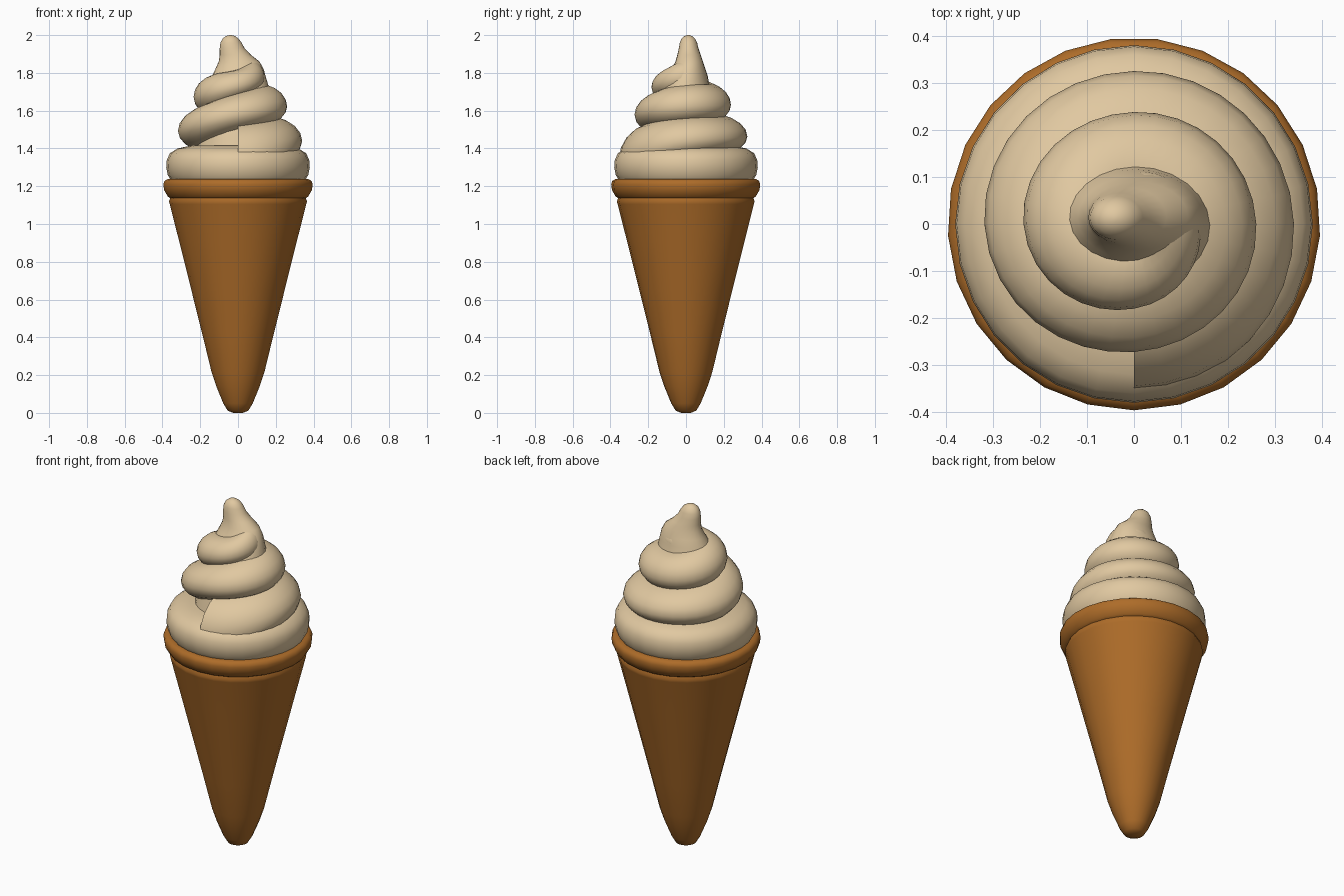
import bpy, bmesh, math
from math import sin, cos, pi, radians

if "Cube" in bpy.data.objects:
    bpy.data.objects.remove(bpy.data.objects["Cube"])


def material(name, rgb):
    m = bpy.data.materials.new(name)
    m.diffuse_color = (*rgb, 1)
    m.use_nodes = True
    m.node_tree.nodes["Principled BSDF"].inputs["Base Color"].default_value = m.diffuse_color
    return m


WAFER = material("wafer brown", (0.42, 0.15, 0.022))
CREAM = material("vanilla cream", (0.75, 0.58, 0.355))


def skin(name, rings, mat, angle=50):
    """Join equal-length closed rings of points into a capped smooth surface."""
    bm = bmesh.new()
    rows = [[bm.verts.new(p) for p in r] for r in rings]
    n = len(rows[0])
    for a, b in zip(rows, rows[1:]):
        for i in range(n):
            j = (i + 1) % n
            bm.faces.new((a[i], a[j], b[j], b[i]))
    bm.faces.new(rows[0][::-1])
    bm.faces.new(rows[-1])
    bmesh.ops.recalc_face_normals(bm, faces=bm.faces)
    me = bpy.data.meshes.new(name)
    bm.to_mesh(me)
    bm.free()
    ob = bpy.data.objects.new(name, me)
    bpy.context.collection.objects.link(ob)
    me.materials.append(mat)
    bpy.ops.object.select_all(action='DESELECT')
    ob.select_set(True)
    bpy.context.view_layer.objects.active = ob
    bpy.ops.object.shade_smooth_by_angle(angle=radians(angle))
    return ob


def ellipse(cx, cy, z, rx, ry, n):
    return [(cx + rx * cos(2 * pi * i / n - pi / 2),
             cy + ry * sin(2 * pi * i / n - pi / 2), z) for i in range(n)]


def lathe(name, profile, mat, n):
    return skin(name, [ellipse(0, 0, z, r, r, n) for r, z in profile], mat)


def spline(vals, t):
    """Smooth curve through evenly spaced values."""
    i = max(0, min(int(t), len(vals) - 2))
    f = t - i
    p0, p1, p2, p3 = (vals[max(0, min(k, len(vals) - 1))] for k in range(i - 1, i + 3))
    return p1 + 0.5 * f * (p2 - p0 + f * (2*p0 - 5*p1 + 4*p2 - p3 + f * (3*(p1 - p2) + p3 - p0)))


# Wafer cone with a groove under its rolled rim
lathe("wafer_cone", [
    (.025, 0), (.055, .012), (.078, .05), (.115, .14), (.14, .215), (.19, .42),
    (.25, .66), (.31, .90), (.362, 1.105), (.366, 1.12), (.358, 1.14), (.34, 1.145)], WAFER, 25)
lathe("wafer_rim", [
    (.335, 1.13), (.356, 1.135), (.372, 1.145), (.392, 1.18), (.396, 1.21),
    (.39, 1.228), (.375, 1.237), (.355, 1.238), (.34, 1.22)], WAFER, 25)

# Lowest layer of cream, sitting in the rim
lathe("cream_base", [
    (.33, 1.20), (.355, 1.23), (.372, 1.26), (.38, 1.30), (.377, 1.34),
    (.36, 1.375), (.32, 1.40), (.25, 1.415)], CREAM, 28)

# Coiled cream: one value per quarter turn, starting at the front
low = [1.24, 1.37, 1.40, 1.425, 1.52, 1.56, 1.57, 1.61, 1.685, 1.73, 1.735, 1.76]
top = [1.52, 1.56, 1.57, 1.61, 1.685, 1.73, 1.735, 1.78, 1.81, 1.86, 1.84, 1.83]
out = [.355, .34, .325, .318, .272, .26, .238, .235, .18, .14, .113, .085]
STEPS, SIDES = 8, 20
coil = []
for k in range((len(low) - 1) * STEPS + 1):
    t = k / STEPS
    z0, z1, r = spline(low, t), spline(top, t), spline(out, t)
    ang, h, a = (t - 1) * pi / 2, z1 - z0, r * 0.6
    ring = []
    for i in range(SIDES):
        u = 2 * pi * i / SIDES
        s = sin(u)
        rad = r - a + a * cos(u)
        z = z0 + .37 * h + s * h * (.70 if s > 0 else .60)
        ring.append((rad * cos(ang), rad * sin(ang), z))
    coil.append(ring)
skin("cream_coil", coil, CREAM, 70)

# Core and leaning peak: centre x, centre y, height, half widths
peak = [(0, 0, 1.30, .25, .25), (0, 0, 1.50, .21, .21), (0, 0, 1.62, .18, .17),
        (0, -.005, 1.72, .165, .13), (.004, .008, 1.78, .143, .108),
        (.008, .013, 1.82, .128, .09), (.006, .017, 1.86, .108, .073),
        (-.014, .016, 1.895, .083, .062), (-.031, .014, 1.93, .066, .052),
        (-.037, .013, 1.96, .056, .046), (-.039, .012, 1.982, .042, .036),
        (-.04, .012, 1.995, .024, .02), (-.04, .012, 2.0, .006, .006)]
skin("cream_peak", [ellipse(*p, 24) for p in peak], CREAM, 70)
